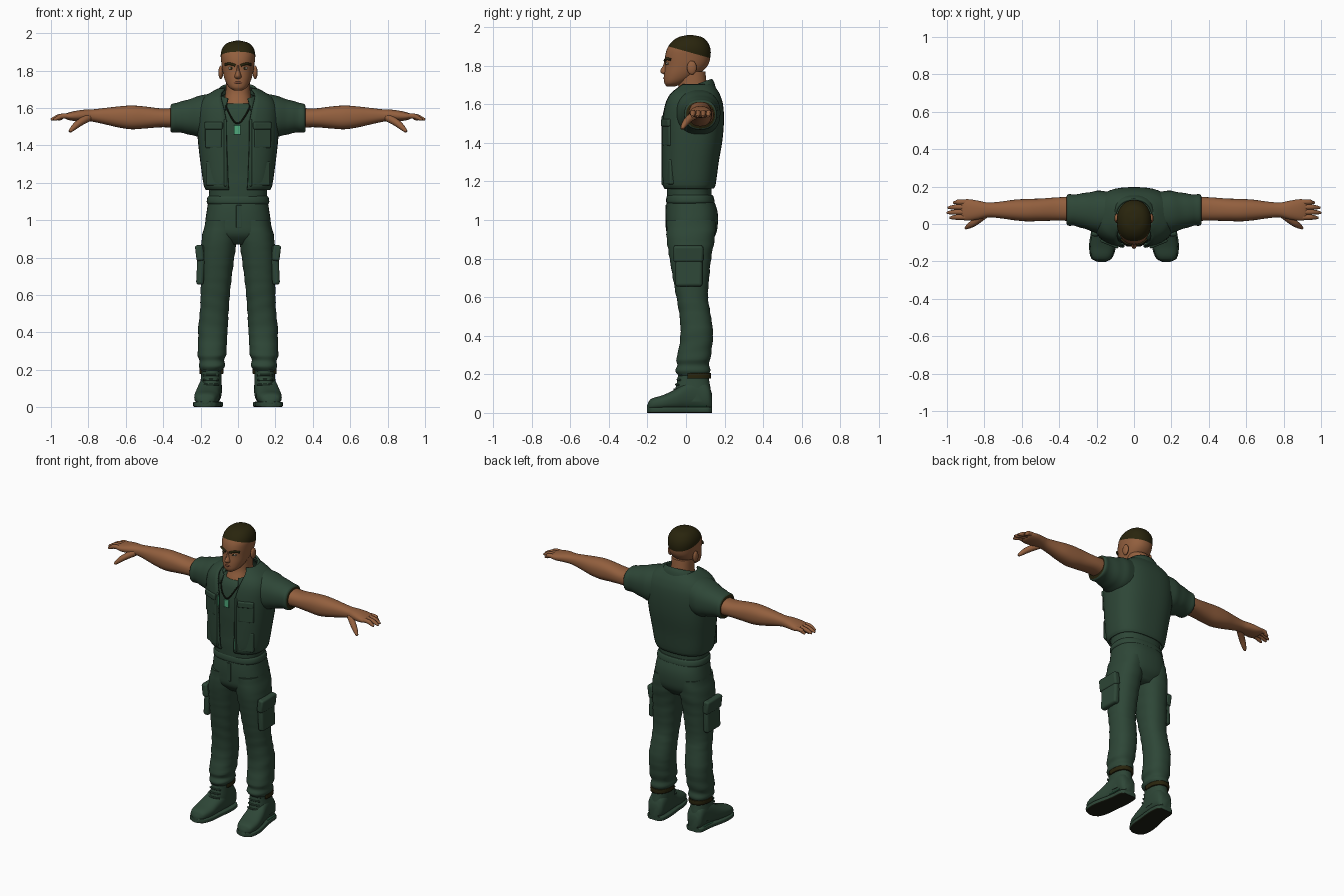
import bpy, bmesh, math
from mathutils import Vector

cube = bpy.data.objects.get("Cube")
if cube:
    bpy.data.objects.remove(cube, do_unlink=True)

SEGMENTS = 40
STEPS = 4


def material(name, r, g, b):
    m = bpy.data.materials.new(name)
    m.use_nodes = True
    m.diffuse_color = (r, g, b, 1)
    shader = m.node_tree.nodes["Principled BSDF"]
    shader.inputs["Base Color"].default_value = (r, g, b, 1)
    shader.inputs["Roughness"].default_value = .8
    return m


CLOTH = material("dark green cloth", .027, .062, .038)
SKIN = material("tan skin", .29, .115, .048)
HAIR = material("dark brown", .022, .018, .004)
SOLE = material("sole black", .012, .014, .007)
TAG = material("bright green", .08, .4, .2)
LIP = material("lip brown", .19, .065, .035)
EYE = material("eye grey", .3, .26, .2)


def finish(obj, mats, angle=50):
    for m in mats:
        obj.data.materials.append(m)
    bpy.ops.object.select_all(action='DESELECT')
    obj.select_set(True)
    bpy.context.view_layer.objects.active = obj
    bpy.ops.object.shade_smooth_by_angle(angle=math.radians(angle))
    return obj


def spline(keys):
    """Smooth rows between key sections; the first column is the position."""
    last = len(keys) - 1

    def slope(i, c):
        a, b = keys[max(i - 1, 0)], keys[min(i + 1, last)]
        return (b[c] - a[c]) / (b[0] - a[0])

    rows = []
    for i in range(last):
        a, b = keys[i], keys[i + 1]
        dt = b[0] - a[0]
        for k in range(STEPS):
            u = k / STEPS
            ease = u * u * (3 - 2 * u)
            row = [a[0] + dt * u]
            for c in range(1, len(a)):
                bend = u * (1 - u) ** 2 * slope(i, c) - u * u * (1 - u) * slope(i + 1, c)
                row.append(a[c] + (b[c] - a[c]) * ease + dt * bend)
            rows.append(row)
    return rows + [list(keys[-1])]


def loft(name, axis, keys, mats, p=2.3, side=1, tilt=0, fold=0):
    """Rounded sections (position, min, max, min, max[, front gap]) along an axis."""
    bm = bmesh.new()
    is_open = len(keys[0]) > 5
    rings = []
    for row in spline(keys):
        t, a0, a1, b0, b1 = row[:5]
        gap = row[5] if is_open else 0
        ring = []
        for i in range(SEGMENTS):
            w = gap + (math.tau - 2 * gap) * i / (SEGMENTS - is_open) - math.pi / 2
            swell = 1 + fold * math.sin(t * 95 + 2 * math.sin(w + t * 9))
            c, s = math.cos(w), math.sin(w)
            u = (a0 + a1) / 2 + swell * (a1 - a0) / 2 * math.copysign(abs(c) ** (2 / p), c)
            v = (b0 + b1) / 2 + swell * (b1 - b0) / 2 * math.copysign(abs(s) ** (2 / p), s)
            x, y, z = {'x': (t, u, v), 'y': (u, t, v), 'z': (u, v, t + tilt * v)}[axis]
            ring.append(bm.verts.new((x * side, y, z)))
        rings.append(ring)
    for a, b in zip(rings, rings[1:]):
        for i in range(SEGMENTS - is_open):
            j = (i + 1) % SEGMENTS
            bm.faces.new((a[i], a[j], b[j], b[i]))
    if not is_open:
        bm.faces.new(rings[0])
        bm.faces.new(rings[-1])
    bmesh.ops.recalc_face_normals(bm, faces=bm.faces)
    mesh = bpy.data.meshes.new(name)
    bm.to_mesh(mesh)
    bm.free()
    obj = bpy.data.objects.new(name, mesh)
    bpy.context.collection.objects.link(obj)
    if is_open:
        shell = obj.modifiers.new("thickness", 'SOLIDIFY')
        shell.thickness, shell.offset = .012, 0
    return finish(obj, mats)


def even(rows):
    """Sections symmetric in x, given as (z, half width, front, back, ...)."""
    return [(r[0], -r[1], r[1], *r[2:]) for r in rows]


def tube(name, points, radius, mat, taper=(1, 1, 1)):
    curve = bpy.data.curves.new(name, 'CURVE')
    curve.dimensions = '3D'
    curve.bevel_depth, curve.bevel_resolution = radius, 3
    curve.use_fill_caps = True
    s = curve.splines.new('NURBS')
    s.points.add(len(points) - 1)
    for q, co, r in zip(s.points, points, taper):
        q.co, q.radius = (*co, 1), r
    s.use_endpoint_u, s.order_u = True, 3
    obj = bpy.data.objects.new(name, curve)
    bpy.context.collection.objects.link(obj)
    bpy.ops.object.select_all(action='DESELECT')
    obj.select_set(True)
    bpy.context.view_layer.objects.active = obj
    bpy.ops.object.convert(target='MESH')
    obj = bpy.context.object
    obj.data.materials.clear()
    return finish(obj, [mat])


def block(name, at, size, mat, turn=0, lean=0, round_by=.008):
    bpy.ops.mesh.primitive_cube_add(size=1, location=at, rotation=(0, lean, turn))
    obj = bpy.context.object
    obj.name, obj.scale = name, size
    bpy.ops.object.transform_apply(location=False, rotation=False)
    bevel = obj.modifiers.new("rounding", 'BEVEL')
    bevel.width, bevel.segments = round_by, 3
    return finish(obj, [mat])


def ball(name, at, size, mat):
    bpy.ops.mesh.primitive_uv_sphere_add(segments=20, ring_count=12, location=at)
    obj = bpy.context.object
    obj.name, obj.scale = name, size
    return finish(obj, [mat])


# Head, with the hairline cut along a sloping plane
head = loft("head", 'z', even([
    (1.692, .02, -.1, -.06), (1.71, .048, -.112, -.01), (1.75, .07, -.114, .06),
    (1.8, .083, -.109, .112), (1.85, .09, -.108, .127), (1.89, .092, -.097, .126),
    (1.925, .08, -.073, .11), (1.95, .052, -.035, .08), (1.96, .01, .01, .03)]),
    [SKIN, HAIR], p=2.2)
bm = bmesh.new()
bm.from_mesh(head.data)
line, up = Vector((0, 0, 1.875)), Vector((0, .28, 1))
bmesh.ops.bisect_plane(bm, geom=bm.verts[:] + bm.edges[:] + bm.faces[:], plane_co=line, plane_no=up)
for f in bm.faces:
    f.material_index = int((f.calc_center_median() - line).dot(up) > 0)
bm.to_mesh(head.data)
bm.free()

loft("neck", 'z', even([(1.54, .1, -.08, .11), (1.62, .08, -.064, .115),
                        (1.68, .067, -.04, .11), (1.77, .065, -.04, .1)]), [SKIN])
loft("nose", 'z', even([(1.83, .008, -.111, -.07), (1.8, .011, -.119, -.07), (1.775, .018, -.133, -.07),
                        (1.762, .019, -.128, -.07), (1.754, .012, -.114, -.07)]), [SKIN], p=1.8)
tube("mouth", [(-.027, -.1, 1.734), (0, -.125, 1.738), (.027, -.1, 1.734)], .006, LIP)

# Shirt, open vest, collar and waist
loft("shirt", 'z', even([(1.08, .157, -.093, .135), (1.17, .156, -.1, .132), (1.28, .175, -.1, .145),
                         (1.45, .195, -.105, .17), (1.57, .19, -.092, .17), (1.61, .15, -.075, .15),
                         (1.625, .09, -.062, .12)]), [CLOTH], p=2.5, fold=.006)
loft("vest", 'z', even([
    (1.165, .167, -.108, .14, .2), (1.185, .177, -.118, .148, .2), (1.3, .194, -.121, .164, .2),
    (1.42, .208, -.121, .184, .2), (1.52, .214, -.118, .191, .2), (1.6, .21, -.106, .186, .27),
    (1.65, .182, -.085, .17, .4), (1.685, .13, -.05, .148, .6), (1.7, .1, -.03, .135, .7)]),
    [CLOTH], p=2.6)
loft("collar", 'z', even([(1.62, .128, -.1, .15, .5), (1.655, .117, -.096, .142, .48),
                          (1.68, .1, -.088, .13, .5)]), [CLOTH], tilt=.38)
loft("waistband", 'z', even([(1.085, .16, -.098, .143), (1.095, .167, -.103, .148),
                             (1.12, .164, -.101, .143), (1.13, .157, -.096, .137)]), [CLOTH], p=2.5)
loft("trouser_seat", 'z', even([(.87, .08, -.05, .11), (.92, .165, -.096, .152), (.98, .175, -.104, .165),
                                (1.05, .167, -.104, .162), (1.12, .156, -.096, .137)]), [CLOTH], p=2.5)
block("trouser_fly", (.005, -.102, 1.02), (.03, .008, .12), CLOTH, round_by=.003)

# Tag on a cord
tube("tag_cord", [(-.075, -.07, 1.635), (-.05, -.118, 1.57), (-.004, -.117, 1.5),
                  (.05, -.118, 1.57), (.075, -.07, 1.635)], .004, SOLE, [1] * 5)
block("neck_tag", (-.004, -.116, 1.483), (.036, .01, .052), TAG, round_by=.004)

for side, word in ((1, "left_"), (-1, "right_")):
    def at(x, y, z):
        return (side * x, y, z)

    # Face details
    ball(word + "ear", at(.092, .03, 1.79), (.013, .025, .036), SKIN)
    ball(word + "eye", at(.036, -.092, 1.812), (.016, .013, .008), EYE)
    ball(word + "iris", at(.036, -.1, 1.812), (.006, .007, .007), HAIR)
    tube(word + "brow", [at(.014, -.109, 1.826), at(.042, -.108, 1.842), at(.068, -.08, 1.832)], .007, HAIR)

    # Sleeve with a dark opening, and the arm
    sleeve = loft(word + "sleeve", 'x', [
        (.1, .0, .165, 1.45, 1.675), (.18, -.05, .178, 1.44, 1.672), (.25, -.03, .168, 1.455, 1.65),
        (.32, -.01, .158, 1.47, 1.63), (.352, -.008, .158, 1.468, 1.622), (.36, 0, .15, 1.475, 1.613)],
        [CLOTH, HAIR], side=side, fold=.01)
    for f in sleeve.data.polygons:
        f.material_index = int(abs(f.center.x) > .359)
    loft(word + "arm", 'x', [
        (.3, .015, .145, 1.49, 1.605), (.4, .018, .143, 1.497, 1.597), (.5, .016, .136, 1.49, 1.608),
        (.57, .014, .134, 1.486, 1.613), (.64, .02, .13, 1.496, 1.608), (.71, .03, .12, 1.512, 1.6),
        (.78, .036, .115, 1.527, 1.592), (.83, .025, .124, 1.53, 1.59), (.88, .018, .132, 1.531, 1.582),
        (.915, .022, .13, 1.538, 1.572), (.925, .035, .12, 1.545, 1.565)], [SKIN], side=side)

    # Hand
    for i, tip in enumerate((.985, 1, .995, .965)):
        y = .035 + .027 * i
        tube(f"{word}finger_{i + 1}", [at(.88, y, 1.556), at(.94, y + .002, 1.56), at(tip - .02, y, 1.545),
                                       at(tip, y - .002, 1.537)], .0145, SKIN, (1, 1, .85, .4))
    tube(word + "thumb", [at(.8, .05, 1.548), at(.845, .012, 1.525), at(.885, -.012, 1.49),
                          at(.9, -.022, 1.473)], .018, SKIN, (1.2, 1.1, .85, .4))

    # Vest pockets and zip strips
    block(word + "chest_pocket", at(.128, -.093, 1.45), (.095, .03, .13), CLOTH, turn=side * .38)
    block(word + "chest_flap", at(.128, -.099, 1.505), (.102, .032, .04), CLOTH, turn=side * .38)
    block(word + "lower_pocket", at(.122, -.088, 1.25), (.1, .03, .13), CLOTH, turn=side * .38)
    block(word + "vest_edge", at(.068, -.119, 1.36), (.016, .016, .36), CLOTH)
    block(word + "zip", at(.06, -.123, 1.36 + side * -.13), (.005, .009, .07), TAG, round_by=.001)

    # Trouser leg and cargo pocket
    loft(word + "trouser_leg", 'z', [
        (.195, .085, .197, -.04, .118), (.22, .07, .21, -.055, .125), (.25, .074, .206, -.045, .12),
        (.28, .063, .216, -.05, .126), (.34, .06, .213, -.036, .135), (.42, .055, .213, -.028, .14),
        (.52, .05, .203, -.036, .126), (.6, .044, .2, -.05, .114), (.7, .033, .2, -.068, .12),
        (.8, .02, .2, -.085, .13), (.9, .006, .194, -.1, .148), (1, .002, .172, -.1, .155)],
        [CLOTH], side=side, fold=.018)
    block(word + "cargo_pocket", at(.199, .015, .76), (.04, .14, .21), CLOTH, lean=side * -.05, round_by=.014)
    block(word + "cargo_flap", at(.205, .012, .825), (.042, .155, .085), CLOTH, lean=side * .12, round_by=.012)

    # Boot
    foot = [(-.202, .155, .19, .015, .04), (-.185, .125, .222, .014, .07), (-.12, .102, .234, .014, .092),
            (-.05, .096, .225, .014, .125), (0, .09, .213, .014, .16), (.06, .086, .203, .014, .18),
            (.115, .092, .198, .014, .15), (.135, .11, .18, .016, .1)]
    loft(word + "boot_foot", 'y', foot, [CLOTH], p=2.5, side=side)
    sole = loft(word + "boot_sole", 'y', [(y, a - .006, b + .006, 0, .03) for y, a, b, _, _ in foot],
                [CLOTH, SOLE], p=6, side=side)
    for f in sole.data.polygons:
        f.material_index = int(f.normal.z < -.5)
    loft(word + "boot_shaft", 'z', [(.06, .088, .205, -.05, .13), (.12, .087, .203, -.055, .128),
                                    (.17, .088, .197, -.045, .12), (.24, .09, .193, -.036, .115)],
         [CLOTH], side=side)
    loft(word + "boot_trim", 'z', [(.178, .085, .2, -.04, .124, 1.2), (.193, .084, .201, -.04, .125, 1.2),
                                   (.205, .085, .2, -.04, .124, 1.2)], [HAIR], side=side)
    block(word + "heel_line", at(.207, .06, .036), (.006, .09, .006), TAG, turn=side * .05, round_by=.001)
    for i in range(4):
        y, z = -.066 + .008 * i, .12 + .025 * i
        tube(f"{word}lace_{i + 1}", [at(.105, y + .02, z), at(.145, y - .008, z + .005),
                                     at(.185, y + .02, z)], .005, CLOTH)
